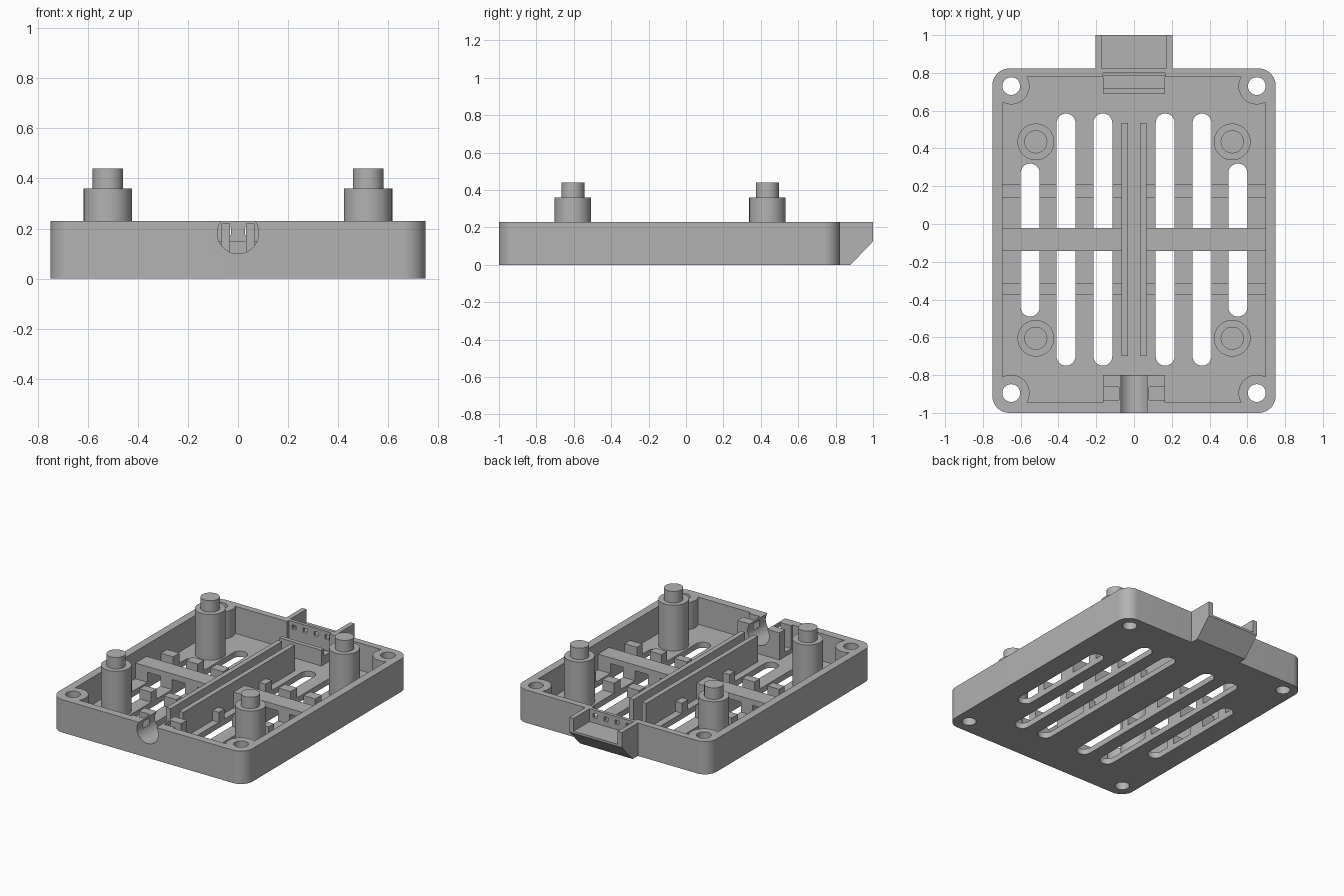
import bpy, bmesh, math
from mathutils import Matrix

old = bpy.data.objects.get("Cube")
if old:
    bpy.data.objects.remove(old, do_unlink=True)

grey = bpy.data.materials.new("plain grey")
grey.use_nodes = True
colour = (0.45, 0.45, 0.45, 1)
grey.diffuse_color = colour
grey.node_tree.nodes["Principled BSDF"].inputs["Base Color"].default_value = colour

TOP, FLOOR = 0.23, 0.04


def finish(name, bm):
    bmesh.ops.recalc_face_normals(bm, faces=bm.faces)
    mesh = bpy.data.meshes.new(name)
    bm.to_mesh(mesh)
    bm.free()
    obj = bpy.data.objects.new(name, mesh)
    bpy.context.collection.objects.link(obj)
    mesh.materials.append(grey)
    return obj


def prism(name, points, low, high, axis="z"):
    """Extrude an outline: (x, y) along z, or (y, z) along x."""
    place = (lambda a, b, h: (a, b, h)) if axis == "z" else (lambda a, b, h: (h, a, b))
    bm = bmesh.new()
    face = bm.faces.new([bm.verts.new(place(a, b, low)) for a, b in points])
    new = bmesh.ops.extrude_face_region(bm, geom=[face])["geom"]
    verts = [g for g in new if isinstance(g, bmesh.types.BMVert)]
    step = high - low
    bmesh.ops.translate(bm, verts=verts, vec=(0, 0, step) if axis == "z" else (step, 0, 0))
    return finish(name, bm)


def box(name, x0, x1, y0, y1, z0, z1):
    return prism(name, [(x0, y0), (x1, y0), (x1, y1), (x0, y1)], z0, z1)


def rounded(x0, x1, y0, y1, r, n=10):
    pts = []
    corners = [(x1 - r, y1 - r), (x0 + r, y1 - r), (x0 + r, y0 + r), (x1 - r, y0 + r)]
    for k, (cx, cy) in enumerate(corners):
        for i in range(n + 1):
            a = math.pi / 2 * (k + i / n)
            p = (cx + r * math.cos(a), cy + r * math.sin(a))
            if not pts or math.dist(p, pts[-1]) > 1e-5:
                pts.append(p)
    if math.dist(pts[0], pts[-1]) < 1e-5:
        pts.pop()
    return pts


def disc(x, y, r, n=40):
    return [(x + r * math.cos(math.tau * i / n), y + r * math.sin(math.tau * i / n)) for i in range(n)]


def cut(obj, *cutters):
    for c in cutters:
        mod = obj.modifiers.new("cut", "BOOLEAN")
        mod.operation, mod.solver, mod.object = "DIFFERENCE", "EXACT", c
    bpy.context.view_layer.update()
    graph = bpy.context.evaluated_depsgraph_get()
    mesh = bpy.data.meshes.new_from_object(obj.evaluated_get(graph))
    obj.modifiers.clear()
    obj.data = mesh


corners = [(x, y) for x in (-0.65, 0.65) for y in (-0.895, 0.73)]
slots = [(0.50, 0.60, -0.49, 0.32), (0.31, 0.41, -0.75, 0.585), (0.115, 0.215, -0.75, 0.585)]
helpers = []

# Tray interior, leaving round screw bosses in the corners
cavity = box("cavity_cutter", -0.695, 0.695, -0.945, 0.778, FLOOR, 0.4)
bosses = [prism("boss_cutter", disc(x, y, 0.097), -0.1, 0.5) for x, y in corners]
cut(cavity, *bosses)
helpers += bosses + [cavity]

# Screw holes and ventilation slots
openings = [prism("hole_cutter", disc(x, y, 0.047, 32), -0.1, 0.5) for x, y in corners]
for x0, x1, y0, y1 in slots:
    for a, b in ((x0, x1), (-x1, -x0)):
        openings.append(prism("slot_cutter", rounded(a, b, y0, y1, 0.0499), -0.1, 0.1))

# Round cable opening through the front wall
bm = bmesh.new()
bmesh.ops.create_cone(bm, cap_ends=True, segments=48, radius1=0.083, radius2=0.083, depth=0.4,
                      matrix=Matrix.Translation((0, -0.95, 0.182)) @ Matrix.Rotation(math.pi / 2, 4, "X"))
cable = finish("cable_cutter", bm)

# Rear wall recess and four pin holes
openings.append(box("recess_cutter", -0.165, 0.165, 0.7, 0.80, FLOOR + 0.03, 0.4))
for x in (-0.128, -0.0425, 0.0425, 0.128):
    openings.append(box("pin_cutter", x - 0.015, x + 0.015, 0.7, 0.9, 0.175, 0.205))
helpers += openings + [cable]

tray = prism("tray", rounded(-0.75, 0.75, -1, 0.823, 0.09), 0, TOP)
cut(tray, cavity)
cut(tray, cable, *openings)

# Cable cradle inside the front wall, notched behind the wall
cradle = box("cable_cradle", -0.163, 0.163, -0.945, -0.80, FLOOR, TOP)
notches = [box("notch_cutter", a, b, -0.931, -0.863, 0.07, 0.4)
           for a, b in ((0.08, 0.3), (-0.3, -0.08))]
cut(cradle, cable, *notches)
helpers += notches

# Rear connector dock with sloped underside and side flaps
dock = prism("connector_dock", [(0.823, 0), (0.88, 0), (1, 0.125), (1, TOP), (0.823, TOP)],
             -0.203, 0.203, "x")
trough = box("trough_cutter", -0.17, 0.17, 0.7, 1.1, 0.14, 0.4)
cut(dock, trough)
helpers.append(trough)
box("connector_lip", -0.163, 0.163, 0.69, 0.72, FLOOR, 0.15)
box("connector_shelf", -0.163, 0.163, 0.72, 0.79, FLOOR, 0.10)

for c in helpers:
    bpy.data.objects.remove(c, do_unlink=True)

# Mounting posts with locating pins
posts = []
for side, x in (("right", -0.52), ("left", 0.52)):
    for end, y in (("front", -0.605), ("rear", 0.435)):
        posts.append(prism(f"{end}_{side}_post", disc(x, y, 0.097), FLOOR, 0.36))
        posts.append(prism(f"{end}_{side}_pin", disc(x, y, 0.061), 0.36, 0.44))

# Ribs, bridge bars and the small blocks standing between the slots
strips = [(0.065, 0.115), (0.215, 0.31), (0.41, 0.50), (0.60, 0.697)]
for side, s in (("left", 1), ("right", -1)):
    def mirrored(name, a, b, *rest):
        box(f"{side}_{name}", min(s * a, s * b), max(s * a, s * b), *rest)

    mirrored("centre_rib", 0.032, 0.066, -0.70, 0.534, FLOOR, 0.22)
    mirrored("bridge_bar", 0.065, 0.697, -0.143, -0.02, 0.11, 0.15)
    for a, b in strips:
        mirrored("bridge_leg", a, b, -0.143, -0.02, FLOOR, 0.11)
        mirrored("rear_block", a, b, 0.14, 0.21, FLOOR, 0.11)
        mirrored("front_block", a, b, -0.375, -0.315, FLOOR, 0.11)

# Smooth the round parts, keeping edges sharp
bpy.ops.object.select_all(action="DESELECT")
for o in posts + [tray, cradle]:
    o.select_set(True)
bpy.context.view_layer.objects.active = tray
bpy.ops.object.shade_smooth_by_angle(angle=math.radians(30))
